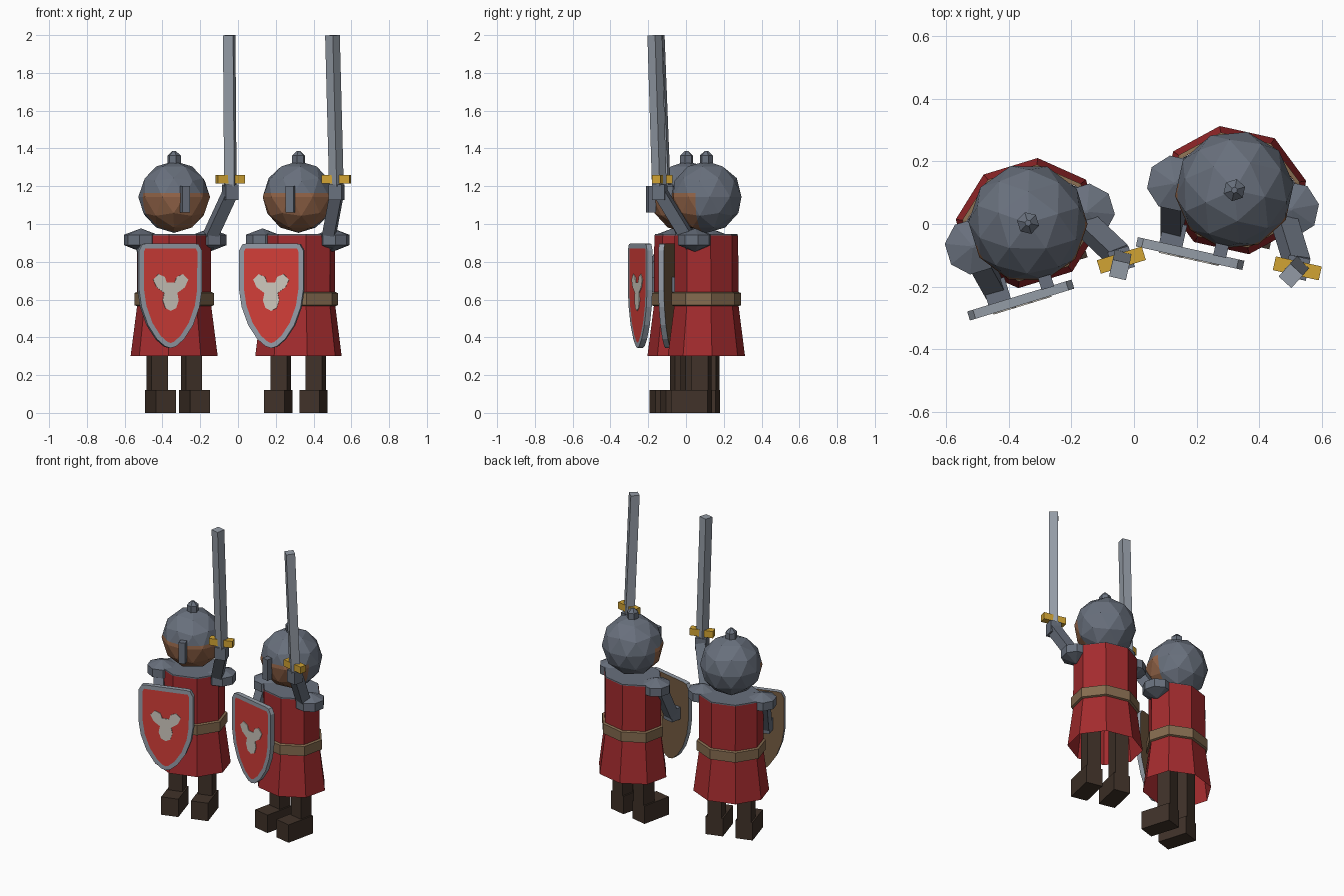
import bpy, bmesh, math
from mathutils import Vector, Matrix

if "Cube" in bpy.data.objects:
    bpy.data.objects.remove(bpy.data.objects["Cube"])

def srgb(*c):
    return [((v + 0.055) / 1.055) ** 2.4 if v > 0.04 else v / 12.92 for v in c] + [1.0]

COLOURS = {
    "tunic_red": (.64, .17, .18), "shield_red": (.82, .24, .22),
    "steel": (.41, .44, .49), "bright_metal": (.58, .61, .65),
    "belt_tan": (.52, .42, .31), "wood_brown": (.46, .36, .26),
    "boot_brown": (.25, .195, .16), "gold": (.82, .64, .20),
    "skin": (.57, .39, .28), "emblem_white": (.80, .78, .74),
}
MATS = {}
for name, col in COLOURS.items():
    m = bpy.data.materials.new(name)
    m.diffuse_color = srgb(*col)
    m.use_nodes = True
    m.node_tree.nodes["Principled BSDF"].inputs["Base Color"].default_value = m.diffuse_color
    MATS[name] = m

parts = []

def finish(name, bm, *mats, fix=True):
    if fix:
        bmesh.ops.recalc_face_normals(bm, faces=bm.faces)
    me = bpy.data.meshes.new(name)
    bm.to_mesh(me)
    bm.free()
    for m in mats:
        me.materials.append(MATS[m])
    parts.append((name, me))

def box(name, mat, centre, size):
    bm = bmesh.new()
    bmesh.ops.create_cube(bm, size=1, matrix=Matrix.Translation(centre) @ Matrix.Diagonal((*size, 1)))
    finish(name, bm, mat)

def beam(name, mat, a, b, w, d, twist=0):
    """Box running from point a up to point b."""
    a, b = Vector(a), Vector(b)
    q = Vector((0, 0, 1)).rotation_difference(b - a).to_matrix().to_4x4()
    bm = bmesh.new()
    bmesh.ops.create_cube(bm, size=1, matrix=Matrix.Translation((a + b) / 2) @ q
                          @ Matrix.Rotation(math.radians(twist), 4, 'Z')
                          @ Matrix.Diagonal((w, d, (b - a).length, 1)))
    finish(name, bm, mat)

def rings(name, mat, profile, sides=8, centre=(0, 0), caps=False):
    """Stack of elliptical rings (rx, ry, z)."""
    bm = bmesh.new()
    loops = []
    for rx, ry, z in profile:
        loops.append([bm.verts.new((centre[0] + rx * math.cos(t), centre[1] + ry * math.sin(t), z))
                      for t in [(i + .5) * math.tau / sides for i in range(sides)]])
    for lo, hi in zip(loops, loops[1:]):
        for i in range(sides):
            j = (i + 1) % sides
            bm.faces.new((lo[i], lo[j], hi[j], hi[i]))
    if caps:
        bm.faces.new(loops[0])
        bm.faces.new(loops[-1])
    finish(name, bm, mat, fix=caps)

def plate(half, y):
    """Front-facing polygon mirrored from its right half, top to bottom."""
    pts = half + [(-x, z) for x, z in reversed(half) if x > 0]
    bm = bmesh.new()
    f = bm.faces.new([bm.verts.new((x - .094, y, z)) for x, z in pts])
    f.normal_update()
    if f.normal.y > 0:
        f.normal_flip()
    return bm, f

def thicken(bm, front, depth):
    """Extrude backwards, keeping the front; returns back face."""
    back = bm.faces.new([bm.verts.new(v.co + Vector((0, depth, 0))) for v in reversed(front.verts)])
    fv, bv = list(front.verts), list(reversed(back.verts))
    for i in range(len(fv)):
        j = (i + 1) % len(fv)
        bm.faces.new((fv[j], fv[i], bv[i], bv[j]))
    return back

# Tunic, belt and mail collar
rings("tunic", "tunic_red", [(.235, .205, .30), (.2, .17, .57), (.2, .168, .94)])
rings("belt", "belt_tan", [(.2, .17, .565), (.214, .184, .57), (.214, .184, .635), (.2, .17, .64)])
rings("collar", "steel", [(.199, .167, .93), (.197, .165, .946)], caps=True)

# Legs, boots and shoulder plates
for s, side in ((-1, "left"), (1, "right")):
    box(side + "_leg", "boot_brown", (s * .095, -.005, .39), (.09, .09, .58))
    box(side + "_boot", "boot_brown", (s * .095, -.06, .06), (.11, .20, .12))
    rings(side + "_shoulder_plate", "steel",
          [(.005, .005, .855), (.09, .09, .888), (.09, .09, .943), (.005, .005, .975)],
          centre=(s * .19, -.02), caps=True)

# Head: helmet with an open face at the lower front
bm = bmesh.new()
bmesh.ops.create_icosphere(bm, subdivisions=2, radius=.19, matrix=Matrix.Translation((0, 0, 1.143)))
for co, no in (((0, 0, 1.165), (0, 0, 1)), ((0, -.02, 0), (0, 1, 0))):
    bmesh.ops.bisect_plane(bm, geom=bm.verts[:] + bm.edges[:] + bm.faces[:], plane_co=co, plane_no=no)
for f in bm.faces:
    c = f.calc_center_median()
    f.material_index = int(c.z < 1.165 and c.y < -.02)
finish("helmet_and_face", bm, "steel", "skin")
box("nose_guard", "steel", (0, -.197, 1.13), (.042, .04, .14))
rings("helmet_knob", "steel", [(.036, .036, 1.30), (.036, .036, 1.362), (.01, .01, 1.386)], 6, caps=True)

# Sword arm and sword
beam("sword_arm", "steel", (.165, -.04, .89), (.25, -.19, 1.16), .065, .065)
box("sword_gauntlet", "steel", (.25, -.198, 1.168), (.07, .07, .08))
box("sword_guard", "gold", (.25, -.2, 1.236), (.15, .045, .045))
beam("sword_blade", "bright_metal", (.25, -.2, 1.2), (.235, -.228, 1.999), .055, .055, -30)

# Shield arm
beam("shield_arm", "steel", (-.165, -.165, .68), (-.19, -.05, .90), .065, .065)
box("shield_gauntlet", "steel", (-.16, -.18, .68), (.075, .075, .08))

# Shield: metal rim, painted field, wooden back
outline = [(.13, .897), (.155, .893), (.174, .86), (.174, .65), (.16, .56),
           (.125, .465), (.075, .39), (.03, .352), (0, .343)]
bm, front = plate(outline, -.243)
back = thicken(bm, front, .03)
bmesh.ops.inset_individual(bm, faces=[front], thickness=.027)
front.material_index = 1
back.material_index = 2
finish("shield", bm, "bright_metal", "shield_red", "wood_brown")

# Three-lobed shield emblem
bm, front = plate([(0, .69), (.022, .69), (.033, .72), (.068, .735), (.097, .705), (.078, .665),
                   (.036, .635), (.044, .595), (.03, .555), (0, .54)], -.247)
thicken(bm, front, .006)
finish("shield_emblem", bm, "emblem_white")

# Place the two guards
for label, x, y, yaw in (("first", -.338, .003, 17), ("second", .32, .108, -12.5)):
    place = Matrix.Translation((x, y, 0)) @ Matrix.Rotation(math.radians(yaw), 4, 'Z')
    for name, me in parts:
        ob = bpy.data.objects.new(label + "_guard_" + name, me)
        ob.matrix_world = place
        bpy.context.collection.objects.link(ob)
